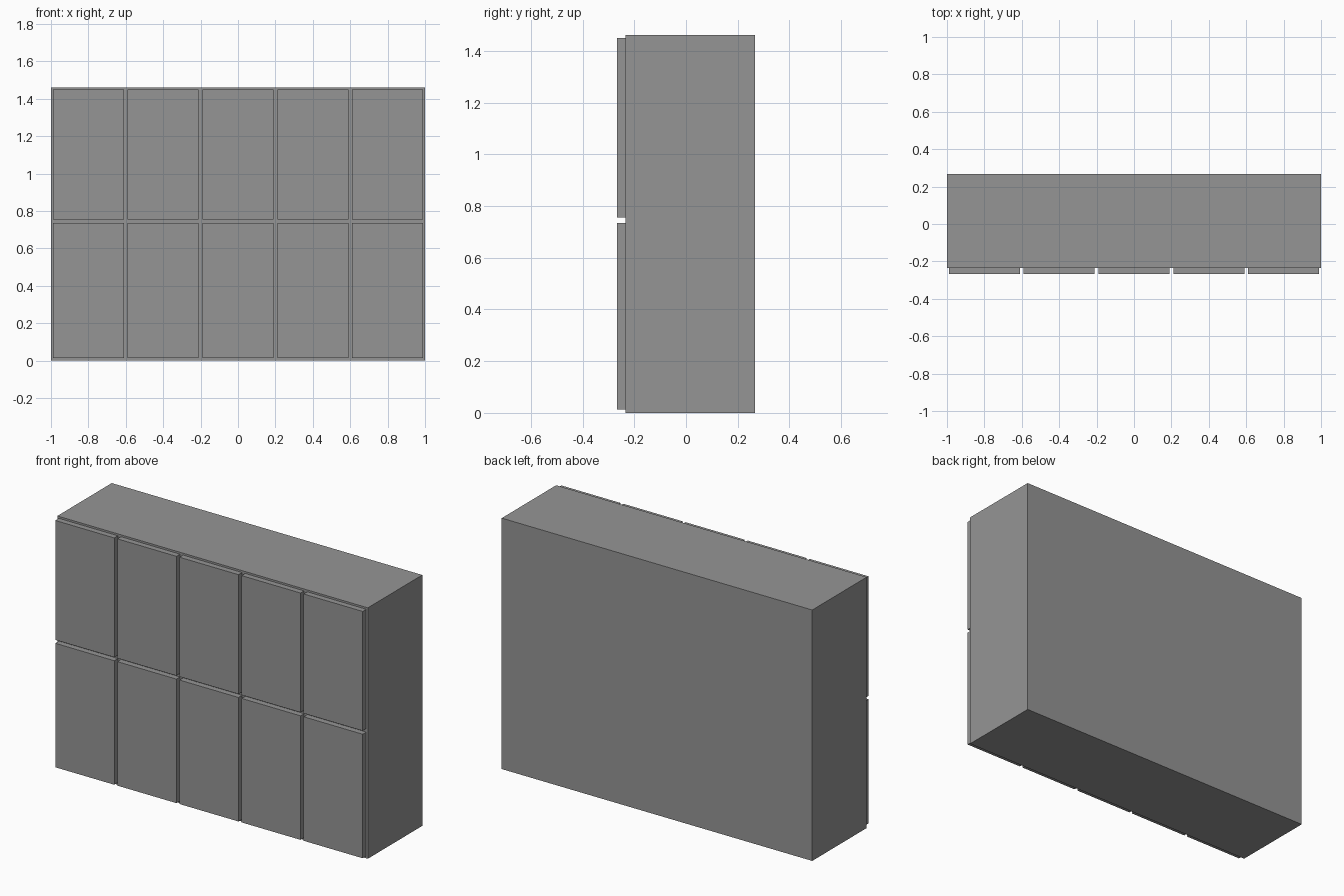
import bpy

if "Cube" in bpy.data.objects:
    bpy.data.objects.remove(bpy.data.objects["Cube"])

# Dark grey finish shared by all parts
grey = bpy.data.materials.new("dark_grey")
grey.diffuse_color = (0.3, 0.3, 0.3, 1)
grey.use_nodes = True
grey.node_tree.nodes["Principled BSDF"].inputs["Base Color"].default_value = grey.diffuse_color


def box(name, x0, x1, y0, y1, z0, z1):
    """Add a box spanning the given limits."""
    bpy.ops.mesh.primitive_cube_add(
        size=1, location=((x0 + x1) / 2, (y0 + y1) / 2, (z0 + z1) / 2))
    obj = bpy.context.object
    obj.name = name
    obj.scale = (x1 - x0, y1 - y0, z1 - z0)
    bpy.ops.object.transform_apply(location=False, rotation=False, scale=True)
    obj.data.materials.append(grey)
    return obj


FRONT, BACK = -0.267, 0.267
CARCASS_FRONT = -0.234
COLUMNS, PITCH, DOOR_WIDTH = 5, 0.4, 0.38

# Cabinet body
box("cabinet_body", -1, 1, CARCASS_FRONT, BACK, 0, 1.461)

# Two rows of doors on the front
for row, (z0, z1) in {"lower": (0.013, 0.735), "upper": (0.755, 1.45)}.items():
    for i in range(COLUMNS):
        x = (i - (COLUMNS - 1) / 2) * PITCH
        box(f"{row}_door_{i + 1}", x - DOOR_WIDTH / 2, x + DOOR_WIDTH / 2,
            FRONT, CARCASS_FRONT, z0, z1)
